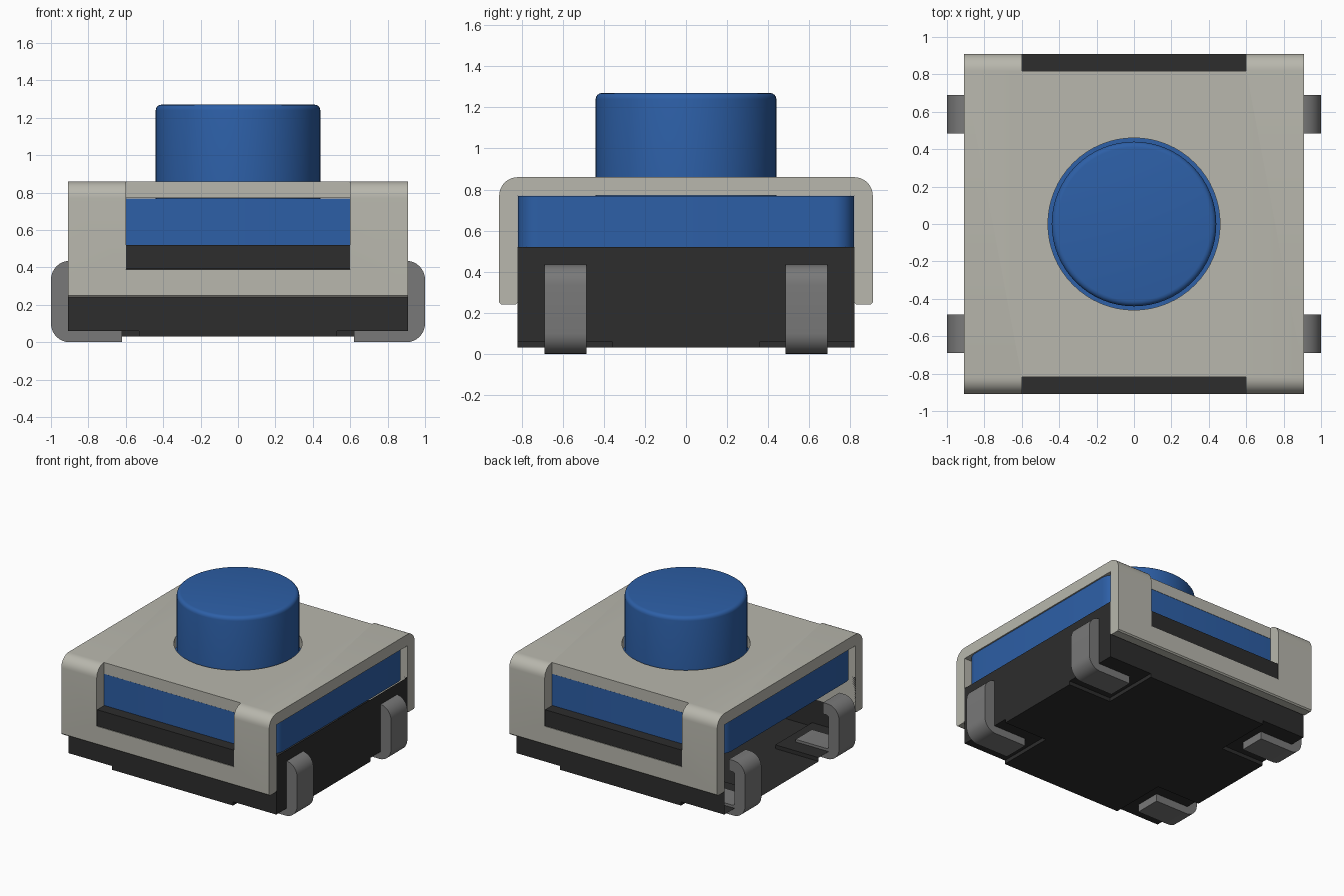
import bpy, bmesh, math

if "Cube" in bpy.data.objects:
    bpy.data.objects.remove(bpy.data.objects["Cube"], do_unlink=True)


def material(name, rgb):
    m = bpy.data.materials.new(name)
    m.use_nodes = True
    m.diffuse_color = (*rgb, 1)
    m.node_tree.nodes["Principled BSDF"].inputs["Base Color"].default_value = (*rgb, 1)
    return m


BLUE = material("blue plastic", (0.026, 0.115, 0.385))
BEIGE = material("warm grey metal", (0.48, 0.474, 0.418))
BLACK = material("black plastic", (0.026, 0.026, 0.026))
STEEL = material("grey metal", (0.19, 0.19, 0.19))


def finish(bm, name, mat=None, smooth=True, normals=True):
    if normals:
        bmesh.ops.recalc_face_normals(bm, faces=bm.faces)
    me = bpy.data.meshes.new(name)
    bm.to_mesh(me)
    bm.free()
    ob = bpy.data.objects.new(name, me)
    bpy.context.collection.objects.link(ob)
    if mat:
        me.materials.append(mat)
    if smooth:
        select(ob)
        bpy.ops.object.shade_smooth_by_angle(angle=math.radians(35))
    return ob


def select(ob):
    bpy.ops.object.select_all(action='DESELECT')
    ob.select_set(True)
    bpy.context.view_layer.objects.active = ob


def prism(name, points, axis, lo, hi, mat=None):
    """Extrude a closed 2D outline along one axis."""
    def place(p, t):
        a, b = p
        return {'x': (t, a, b), 'y': (a, t, b), 'z': (a, b, t)}[axis]
    bm = bmesh.new()
    face = bm.faces.new([bm.verts.new(place(p, lo)) for p in points])
    ext = bmesh.ops.extrude_face_region(bm, geom=[face])
    shift = place((0, 0), hi - lo)
    bmesh.ops.translate(bm, vec=shift, verts=[v for v in ext["geom"] if isinstance(v, bmesh.types.BMVert)])
    return finish(bm, name, mat)


def box(name, x, y, z, mat=None):
    return prism(name, [(x[0], y[0]), (x[1], y[0]), (x[1], y[1]), (x[0], y[1])], 'z', z[0], z[1], mat)


def arc(cx, cy, r, a0, a1, n=8):
    return [(cx + r * math.cos(math.radians(a0 + (a1 - a0) * i / n)),
             cy + r * math.sin(math.radians(a0 + (a1 - a0) * i / n))) for i in range(n + 1)]


def cut(ob, cutter):
    select(ob)
    mod = ob.modifiers.new("cut", 'BOOLEAN')
    mod.operation, mod.solver, mod.object = 'DIFFERENCE', 'EXACT', cutter
    bpy.ops.object.modifier_apply(modifier=mod.name)
    bpy.data.objects.remove(cutter, do_unlink=True)


# Folded metal cover: a U profile with rounded bends and slightly eased lower lips
side = [(0.82, 0.25), (0.83, 0.24), (0.90, 0.24), (0.91, 0.25)] + arc(0.82, 0.77, 0.09, 0, 90)
inner = [(0.82, 0.77)]
profile = side + [(-y, z) for y, z in reversed(side)] + [(-0.82, 0.77)] + inner
cover = prism("cover", profile, 'x', -0.91, 0.91, BEIGE)
for s in (-1, 1):
    cut(cover, box("slot_cutter", (-0.6, 0.6), sorted((s * 0.819, s * 1.0)), (0.39, 1.0)))
cut(cover, prism("hole_cutter", arc(0, 0, 0.46, 0, 354.375, 63), 'z', 0.6, 1.0))
select(cover)
bpy.ops.object.shade_smooth_by_angle(angle=math.radians(35))

# Blue middle block with rounded upright corners
block = (arc(0.80, 0.718, 0.1, 0, 90) + arc(-0.80, 0.718, 0.1, 90, 180)
         + arc(-0.80, -0.718, 0.1, 180, 270) + arc(0.80, -0.718, 0.1, 270, 360))
prism("middle_block", block, 'z', 0.52, 0.769, BLUE)

# Push button with a rounded top rim
bm = bmesh.new()
bmesh.ops.create_cone(bm, cap_ends=True, segments=64, radius1=0.44, radius2=0.44, depth=0.57)
bmesh.ops.translate(bm, vec=(0, 0, 0.985), verts=bm.verts)
rim = [e for e in bm.edges if all(v.co.z > 1.2 for v in e.verts)]
bmesh.ops.bevel(bm, geom=rim, offset=0.03, segments=4, profile=0.5, affect='EDGES')
finish(bm, "push_button", BLUE)

# Hollow base: a thin shell left open on its -x side, with a raised floor pad in each corner
X, Y, PX, PY = 0.91, 0.82, 0.53, 0.36
LOW, PAD, TOP = 0.03, 0.06, 0.52
bm = bmesh.new()


def quad(*pts):
    bm.faces.new([bm.verts.new(p) for p in pts])


def wall(a, b, z0, z1):
    quad((*a, z0), (*b, z0), (*b, z1), (*a, z1))


def floor(x0, x1, y0, y1, z):
    quad((x0, y0, z), (x0, y1, z), (x1, y1, z), (x1, y0, z))


wall((X, -Y), (X, Y), PAD, TOP)
wall((X, -PY), (X, PY), LOW, PAD)
floor(-X, X, -PY, PY, LOW)
for s in (-1, 1):
    ends = ((-1, 1), (1, -1))[s > 0]
    wall((ends[0] * X, s * Y), (ends[1] * X, s * Y), PAD, TOP)
    wall((ends[0] * PX, s * Y), (ends[1] * PX, s * Y), LOW, PAD)
    floor(-PX, PX, min(s * PY, s * Y), max(s * PY, s * Y), LOW)
    for t in (-1, 1):
        floor(*sorted((t * PX, t * X)), *sorted((s * PY, s * Y)), PAD)
        a, b, c = (t * X, s * PY), (t * PX, s * PY), (t * PX, s * Y)
        if s * t > 0:
            wall(a, b, LOW, PAD)
            wall(b, c, LOW, PAD)
        else:
            wall(b, a, LOW, PAD)
            wall(c, b, LOW, PAD)
bmesh.ops.remove_doubles(bm, verts=bm.verts, dist=0.0001)
finish(bm, "base_shell", BLACK, smooth=False, normals=False)

# Base tabs that fill the lower part of the cover slots
for s, label in ((-1, "front"), (1, "back")):
    box(label + "_tab", (-0.598, 0.598), sorted((s * 0.80, s * 0.907)), (0.391, 0.52), BLACK)

# Four bent terminals: a C-shaped strip with foot, upright and a short top return
strip = ([(0.62, 0.0)] + arc(0.90, 0.10, 0.10, -90, 0) + arc(0.90, 0.335, 0.10, 0, 90)
         + [(0.86, 0.435), (0.86, 0.345)] + arc(0.89, 0.325, 0.02, 90, 0, 4)
         + arc(0.89, 0.10, 0.02, 0, -90, 4) + [(0.62, 0.08)])
for sx, side_name in ((1, "left"), (-1, "right")):
    for sy, end_name in ((-1, "front"), (1, "back")):
        lo, hi = sorted((sy * 0.485, sy * 0.69))
        prism(f"{end_name}_{side_name}_terminal", [(sx * x, z) for x, z in strip], 'y', lo, hi, STEEL)
